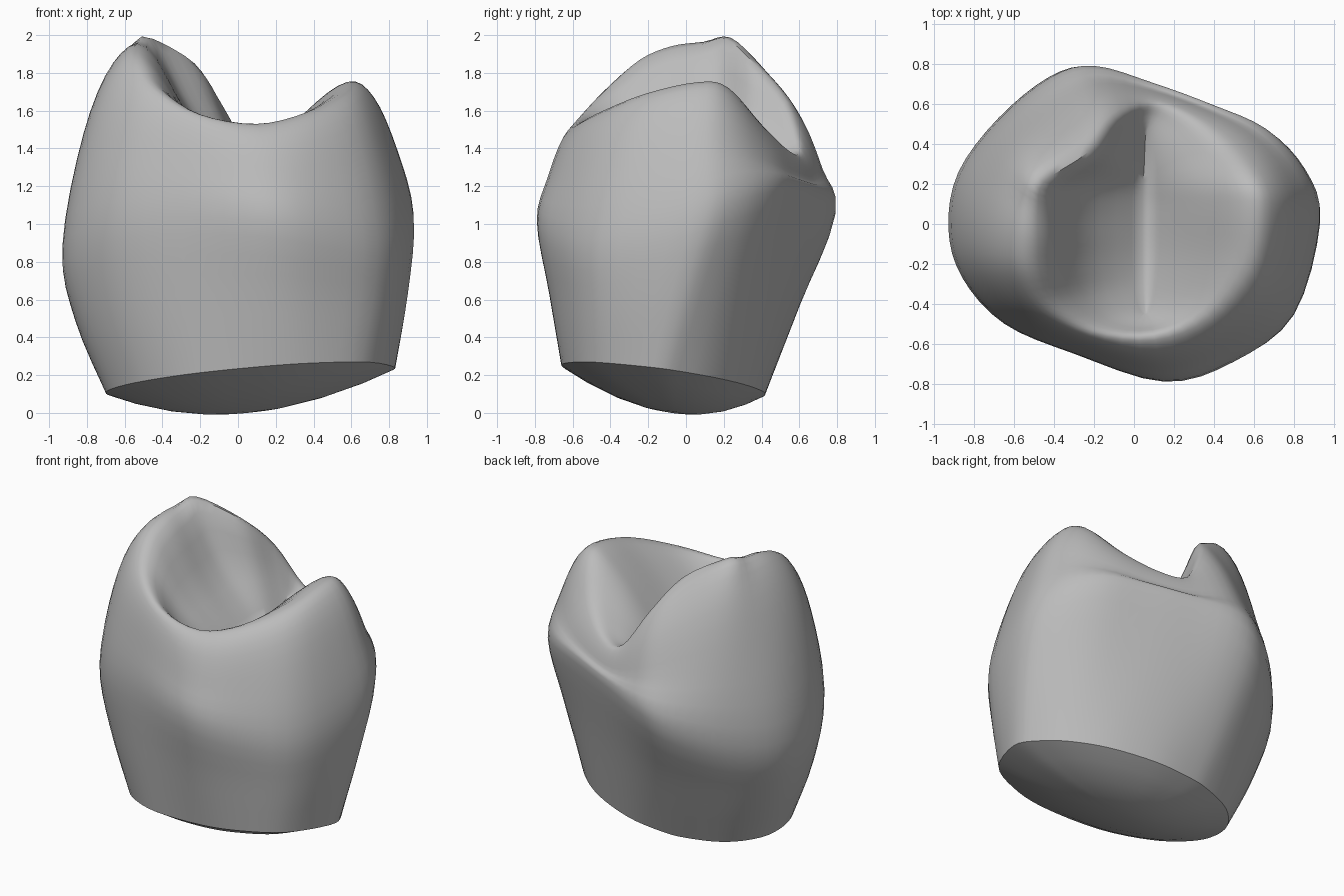
import bpy, bmesh, math
from mathutils import Vector

cube = bpy.data.objects.get("Cube")
if cube:
    bpy.data.objects.remove(cube, do_unlink=True)

mat = bpy.data.materials.new("plain_grey")
mat.use_nodes = True
GREY = (0.5, 0.5, 0.5, 1)
mat.diffuse_color = GREY
mat.node_tree.nodes["Principled BSDF"].inputs["Base Color"].default_value = GREY

# Widest outline of the crown and the matching crest of the chewing rim
WAIST = [(.93, .02), (.86, .27), (.67, .47), (.4, .59), (.1, .7), (-.2, .79),
         (-.42, .74), (-.68, .53), (-.88, .26), (-.93, -.02), (-.86, -.27),
         (-.65, -.5), (-.3, -.65), (.15, -.79), (.5, -.69), (.8, -.45)]
CREST = [(.58, .07, 1.75), (.55, .22, 1.72), (.42, .4, 1.52), (.25, .54, 1.39),
         (.07, .6, 1.39), (-.1, .53, 1.65), (-.23, .36, 1.85), (-.45, .21, 1.98),
         (-.48, .08, 1.95), (-.48, -.08, 1.92), (-.47, -.24, 1.85),
         (-.4, -.4, 1.71), (-.2, -.53, 1.58), (.1, -.56, 1.53),
         (.36, -.45, 1.59), (.54, -.2, 1.69)]


def smooth_path(pts, steps, closed):
    """Catmull-Rom curve through the points."""
    n = len(pts)
    get = (lambda i: pts[i % n]) if closed else (lambda i: pts[min(max(i, 0), n - 1)])
    out = []
    for i in range(n if closed else n - 1):
        a, b, c, d = (get(i + k) for k in (-1, 0, 1, 2))
        for s in range(steps):
            t = s / steps
            out.append(b + (c - a) * (t / 2) + (a * 2 - b * 5 + c * 4 - d) * (t * t / 2)
                       + (b * 3 - a - c * 3 + d) * (t ** 3 / 2))
    if not closed:
        out.append(pts[-1])
    return out


def base_z(x, y):
    return .174 + .078 * (x - .065) - .125 * (y + .12)


def column(w, c):
    """Profile from the cut neck, over the crest, into the central groove."""
    x, y = w
    waist = Vector((x, y, .95 + .08 * x + .06 * y + .22 * y * y + .3 * x * y))
    crest = Vector(c)
    # Neck: a skewed ellipse
    a = math.atan2(y / .79, x / .93)
    bx, by = .065 + .765 * math.cos(a), -.12 + .54 * math.sin(a - .13)
    neck = Vector((bx, by, base_z(bx, by)))
    lower = Vector((bx + (x - bx) * .7, (by + y) / 2, (neck.z + waist.z) / 2))
    # Rounded shoulder, fuller on the sides than at the back
    power = 2.5 - .15 * x - .3 * y - 1.1 * y * y + max(0, -x - y - .6)
    shoulders = []
    for t in (.25, .6):
        p = waist.lerp(crest, t)
        p.z = waist.z + (crest.z - waist.z) * (1 - (1 - t) ** power)
        shoulders.append(p)
    # Inner slope, convex on the low cusp and hollow on the tall one
    gy = crest.y * .78
    groove = Vector((.06 + crest.x * .04, gy, 1.28 + .35 * gy * gy))
    inner = crest.lerp(groove, .46)
    inner.z = crest.z + (groove.z - crest.z) * (.48 - .22 * crest.x)
    return [neck, lower, waist, *shoulders, crest, inner, groove]


# Crown: closed rings lofted through the columns
columns = [column(w, c) for w, c in zip(WAIST, CREST)]
rings = [smooth_path(list(r), 4, True) for r in zip(*columns)]
rings = list(zip(*[smooth_path(list(col), 4, False) for col in zip(*rings)]))

# Domed underside, closing the cut neck
neck = rings[0]
mid = Vector((.02, -.06, 0))
dome = (.8, .55, .3, .08)
for s in dome:
    ring = []
    for p in neck:
        q = mid.lerp(p, s)
        q.z = base_z(q.x, q.y) - .162 * (1 - s * s)
        ring.append(q)
    rings.insert(0, ring)

bm = bmesh.new()
verts = [[bm.verts.new(p) for p in ring] for ring in rings]
count = len(verts[0])
for low, high in zip(verts, verts[1:]):
    for i in range(count):
        j = (i + 1) % count
        bm.faces.new((low[i], low[j], high[j], high[i]))
bm.faces.new(verts[0][::-1])
# Floor of the groove, bridged side to side
bm.faces.new(verts[-1])
bmesh.ops.triangulate(bm, faces=[f for f in bm.faces if len(f.verts) > 4])
bmesh.ops.recalc_face_normals(bm, faces=bm.faces)
# Crisp edge around the cut neck
rim = verts[len(dome)]
for i in range(count):
    bm.edges.get((rim[i - 1], rim[i])).smooth = False

mesh = bpy.data.meshes.new("tooth_crown")
bm.to_mesh(mesh)
bm.free()
mesh.materials.append(mat)
crown = bpy.data.objects.new("tooth_crown", mesh)
bpy.context.collection.objects.link(crown)
bpy.context.view_layer.objects.active = crown
crown.select_set(True)
bpy.ops.object.shade_smooth_by_angle(angle=math.radians(50), keep_sharp_edges=True)
